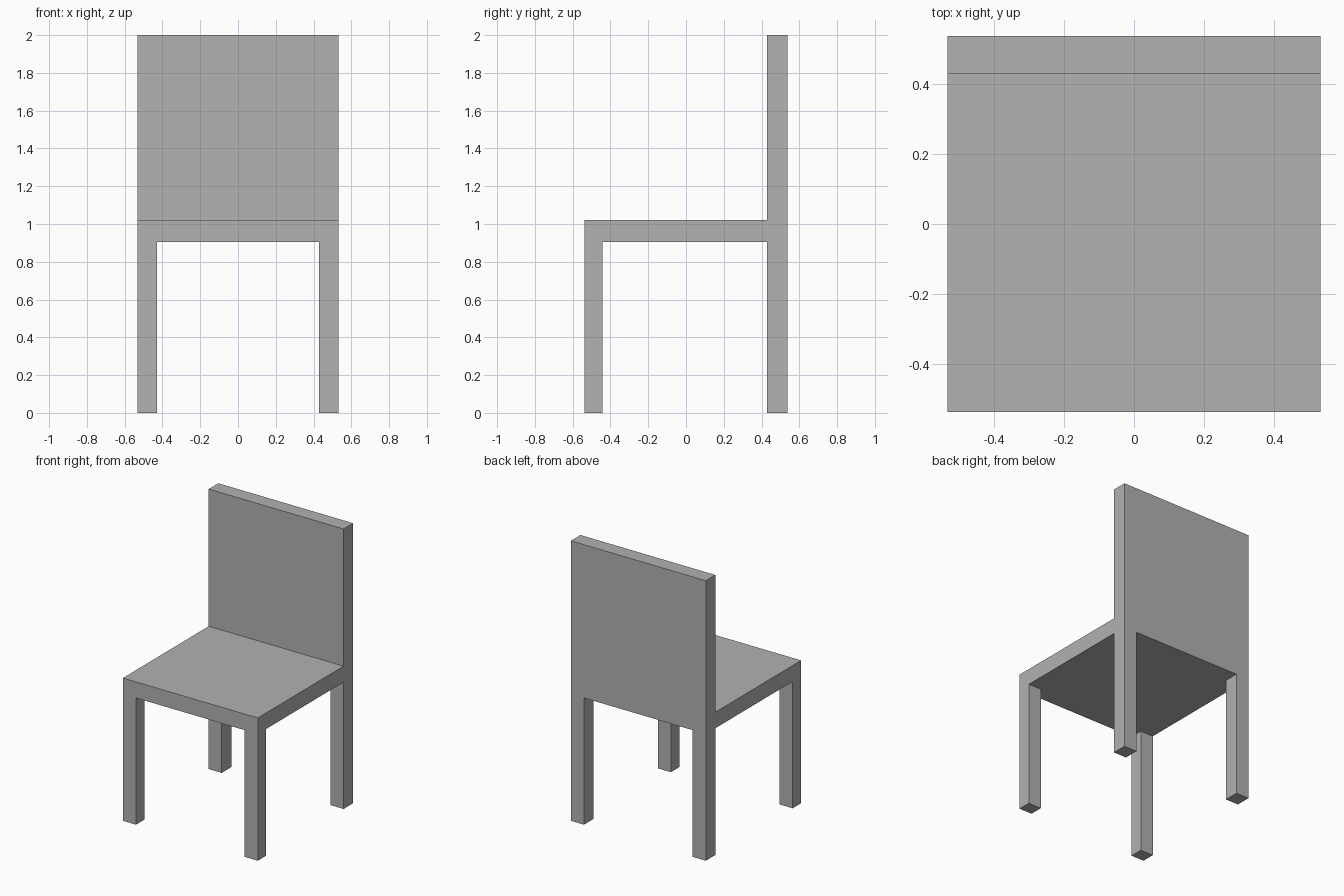
import bpy
import bmesh
from mathutils import Matrix, Vector

default_cube = bpy.data.objects.get("Cube")
if default_cube:
    bpy.data.objects.remove(default_cube, do_unlink=True)

# Overall dimensions
HALF_W, HALF_D = 0.533, 0.538
LEG_IN_X = 0.43
FRONT_IN_Y, BACK_IN_Y = -0.443, 0.43
SEAT_BOTTOM, SEAT_TOP, TOP = 0.905, 1.02, 2.0

# Single grey material
grey = bpy.data.materials.new("plain_grey")
grey.use_nodes = True
colour = (0.445, 0.445, 0.445, 1)
grey.diffuse_color = colour
grey.node_tree.nodes["Principled BSDF"].inputs["Base Color"].default_value = colour


def box(name, low, high):
    """Add a flat-shaded box spanning two opposite corners."""
    low, high = Vector(low), Vector(high)
    bm = bmesh.new()
    bmesh.ops.create_cube(bm, size=1, matrix=Matrix.Diagonal((*(high - low), 1)))
    mesh = bpy.data.meshes.new(name)
    bm.to_mesh(mesh)
    bm.free()
    mesh.materials.append(grey)
    obj = bpy.data.objects.new(name, mesh)
    obj.location = (low + high) / 2
    bpy.context.collection.objects.link(obj)
    return obj


# Seat slab and the backrest standing on its rear edge
box("seat", (-HALF_W, -HALF_D, SEAT_BOTTOM), (HALF_W, HALF_D, SEAT_TOP))
box("backrest", (-HALF_W, BACK_IN_Y, SEAT_TOP), (HALF_W, HALF_D, TOP))

# Four corner legs, flush with the outer sides
for side, x0, x1 in (("right", -HALF_W, -LEG_IN_X), ("left", LEG_IN_X, HALF_W)):
    for end, y0, y1 in (("front", -HALF_D, FRONT_IN_Y), ("back", BACK_IN_Y, HALF_D)):
        box(f"{end}_{side}_leg", (x0, y0, 0), (x1, y1, SEAT_BOTTOM))
